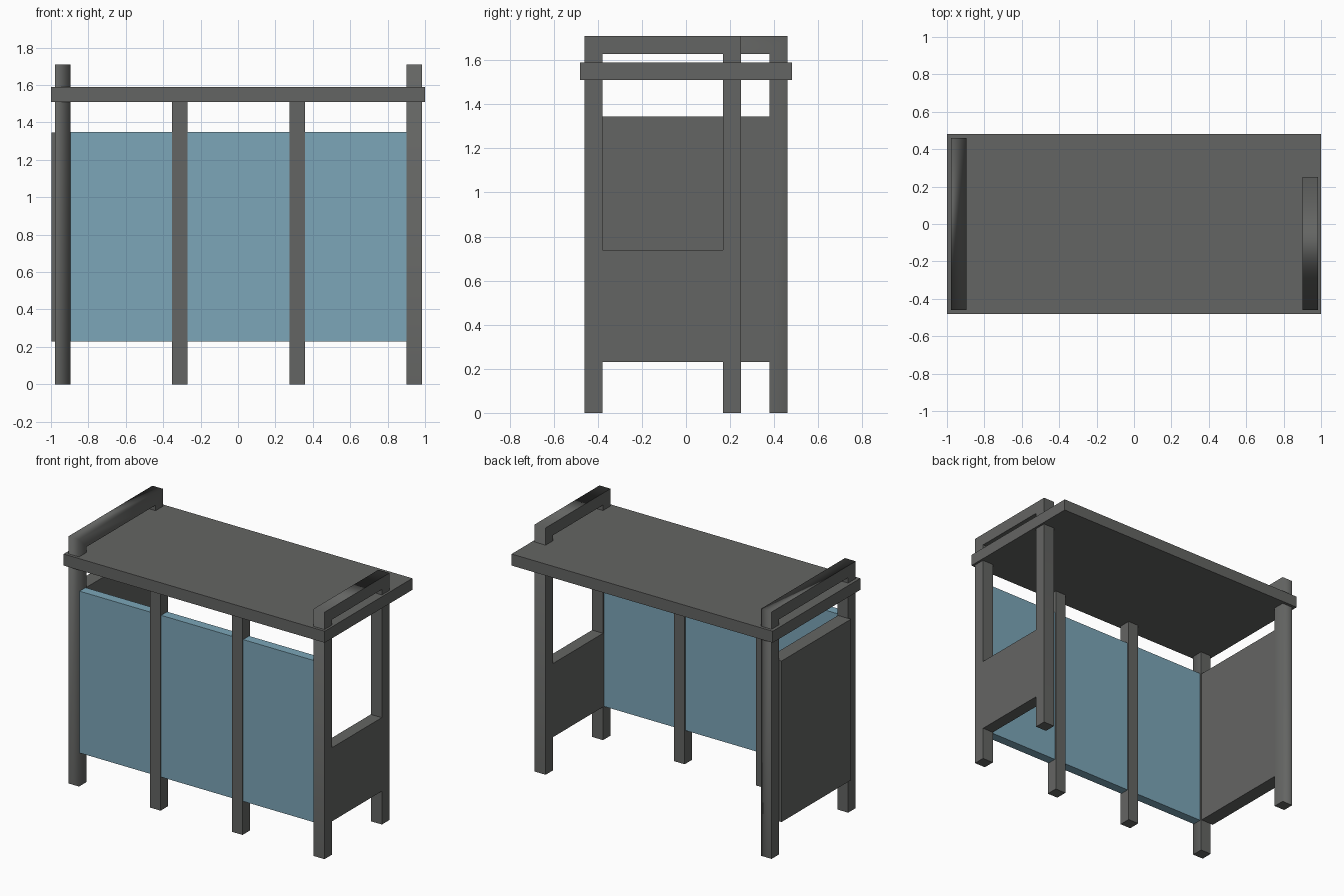
import bpy, bmesh

if "Cube" in bpy.data.objects:
    bpy.data.objects.remove(bpy.data.objects["Cube"])

Z_TOP, BAR = 1.71, 0.082
Y_FRONT = -0.46


def make_material(name, color):
    mat = bpy.data.materials.new(name)
    mat.diffuse_color = (*color, 1)
    mat.use_nodes = True
    mat.node_tree.nodes["Principled BSDF"].inputs["Base Color"].default_value = mat.diffuse_color
    return mat


glass = make_material("blue_glass", (0.20, 0.38, 0.48))
metal = make_material("dark_grey", (0.127, 0.130, 0.125))


def mesh_object(name, bm, material):
    bmesh.ops.recalc_face_normals(bm, faces=bm.faces)
    mesh = bpy.data.meshes.new(name)
    bm.to_mesh(mesh)
    bm.free()
    obj = bpy.data.objects.new(name, mesh)
    bpy.context.collection.objects.link(obj)
    mesh.materials.append(material)
    return obj


def box(name, x, y, z, material=metal):
    """Box from (min, max) ranges on each axis."""
    bm = bmesh.new()
    bmesh.ops.create_cube(bm, size=1)
    for v in bm.verts:
        v.co = [r[0] if c < 0 else r[1] for c, r in zip(v.co, (x, y, z))]
    return mesh_object(name, bm, material)


def hoop(name, x, y_back, soft_side=False):
    """Upside-down U of square bar: front post, top rail and back post."""
    outline = [(Y_FRONT, 0), (Y_FRONT, Z_TOP), (y_back, Z_TOP), (y_back, 0),
               (y_back - BAR, 0), (y_back - BAR, Z_TOP - BAR),
               (Y_FRONT + BAR, Z_TOP - BAR), (Y_FRONT + BAR, 0)]
    bm = bmesh.new()
    face = bm.faces.new([bm.verts.new((x[0], y, z)) for y, z in outline])
    ext = bmesh.ops.extrude_face_region(bm, geom=[face], use_keep_orig=True)
    moved = [e for e in ext["geom"] if isinstance(e, bmesh.types.BMVert)]
    bmesh.ops.translate(bm, verts=moved, vec=(x[1] - x[0], 0, 0))

    # Soft shading over the outer corners (and the +x rim), sharp elsewhere
    def outer(v):
        return v.co.y < Y_FRONT + 0.01 or v.co.y > y_back - 0.01

    for f in bm.faces:
        f.smooth = True
    for e in bm.edges:
        a, b = e.verts
        across = abs(a.co.x - b.co.x) > 0.01
        top_corner = across and min(a.co.z, b.co.z) > Z_TOP - 0.01
        rim = (soft_side and not across and min(a.co.x, b.co.x) > x[1] - 0.01
               and outer(a) and outer(b))
        e.smooth = top_corner or rim
    obj = mesh_object(name, bm, metal)
    mod = obj.modifiers.new("area_normals", 'WEIGHTED_NORMAL')
    mod.keep_sharp = True
    return obj


# End frames: the right one is shallower
hoop("left_frame", (-0.978, -0.896), 0.46, soft_side=True)
hoop("right_frame", (0.90, 0.985), 0.25)

# Roof slab
box("roof", (-1, 1), (-0.48, 0.48), (1.51, 1.59))

# Intermediate posts along the glazed wall
for side, cx in (("left", -0.312), ("right", 0.316)):
    box(f"{side}_middle_post", (cx - 0.041, cx + 0.041),
        (Y_FRONT, Y_FRONT + BAR), (0, 1.512))

# Glazed wall
box("glass_wall", (-0.90, 0.90), (-0.453, -0.388), (0.23, 1.35), glass)

# Solid side panels: full height on the left, half height on the right
box("left_side_panel", (-0.998, -0.90), (-0.38, 0.38), (0.23, 1.345))
box("right_side_panel", (0.90, 0.984), (-0.38, 0.17), (0.23, 0.74))
